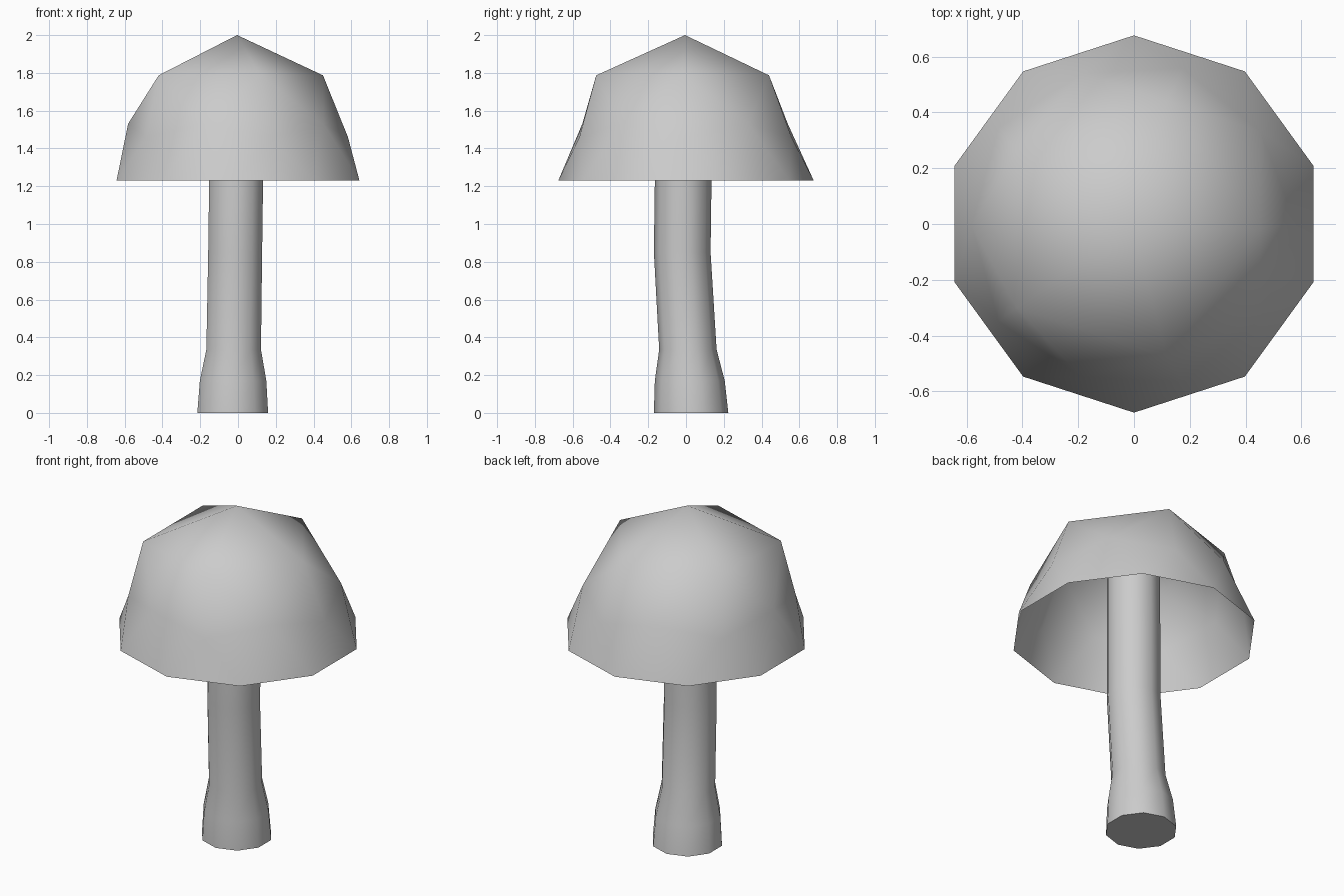
import bpy, bmesh, math

if "Cube" in bpy.data.objects:
    bpy.data.objects.remove(bpy.data.objects["Cube"])


def finish(bm, name, angle):
    mesh = bpy.data.meshes.new(name)
    bm.to_mesh(mesh)
    bm.free()
    obj = bpy.data.objects.new(name, mesh)
    bpy.context.collection.objects.link(obj)
    bpy.ops.object.select_all(action='DESELECT')
    obj.select_set(True)
    bpy.context.view_layer.objects.active = obj
    bpy.ops.object.shade_smooth_by_angle(angle=math.radians(angle))
    return obj


# Cap: open upper half of an icosphere, each ring reshaped
# (unit height, new z, radius, centre x, centre y)
CAP_RINGS = [
    (1.0, 2.00, 0.0, -0.005, -0.005),
    (0.851, 1.787, 0.481, -0.031, -0.018),
    (0.526, 1.53, 0.572, -0.010, -0.005),
    (0.447, 1.46, 0.590, -0.008, -0.003),
    (0.0, 1.23, 0.676, 0.0, 0.0),
]
bm = bmesh.new()
bmesh.ops.create_icosphere(bm, subdivisions=2, radius=1.0)
bmesh.ops.delete(bm, geom=[v for v in bm.verts if v.co.z < -0.01], context='VERTS')
for v in bm.verts:
    _, z, r, cx, cy = min(CAP_RINGS, key=lambda ring: abs(ring[0] - v.co.z))
    a = math.atan2(v.co.y, v.co.x)
    v.co = (cx + r * math.cos(a), cy + r * math.sin(a), z)
finish(bm, "mushroom_cap", 80)

# Stem: ten-sided bent loft with a swollen foot (z, centre x, centre y, radius)
STEM = [
    (0.0, -0.028, 0.027, 0.197),
    (0.17, -0.026, 0.020, 0.185),
    (0.335, -0.023, 0.010, 0.152),
    (0.85, -0.015, -0.020, 0.150),
    (1.23, -0.010, -0.015, 0.150),
    (1.60, -0.004, -0.010, 0.148),
]
SIDES = 10
bm = bmesh.new()
rings = []
for z, cx, cy, r in STEM:
    angles = [math.radians(18) + math.tau * i / SIDES for i in range(SIDES)]
    rings.append([bm.verts.new((cx + r * math.cos(a), cy + r * math.sin(a), z)) for a in angles])
for lo, hi in zip(rings, rings[1:]):
    for i in range(SIDES):
        j = (i + 1) % SIDES
        bm.faces.new((lo[i], lo[j], hi[j], hi[i]))
bm.faces.new(rings[0][::-1])
bm.faces.new(rings[-1])
finish(bm, "mushroom_stem", 60)
